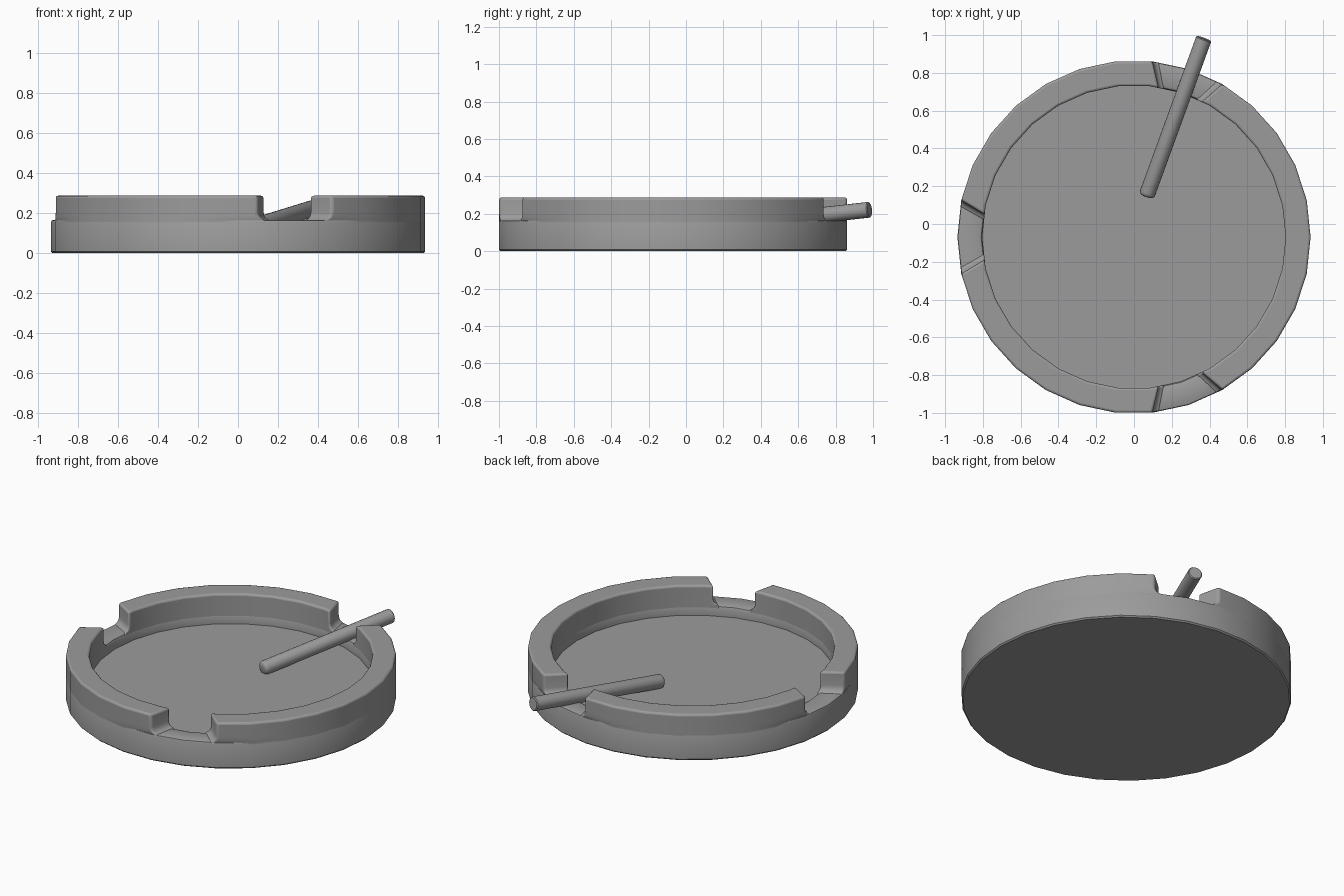
import bpy, bmesh, math
from mathutils import Vector

cube = bpy.data.objects.get("Cube")
if cube:
    bpy.data.objects.remove(cube, do_unlink=True)

SIDES = 30
STEP = 360 / SIDES
R_OUT, R_IN = 0.935, 0.803
TOP, LEDGE, FLOOR = 0.287, 0.165, 0.1
CENTRE = Vector((0, -0.069, 0))

grey = bpy.data.materials.new("plain grey")
grey.use_nodes = True
colour = (0.33, 0.33, 0.33, 1)
grey.diffuse_color = colour
grey.node_tree.nodes["Principled BSDF"].inputs["Base Color"].default_value = colour


def finish(bm, name, bevel=0):
    bmesh.ops.recalc_face_normals(bm, faces=bm.faces)
    mesh = bpy.data.meshes.new(name)
    bm.to_mesh(mesh)
    bm.free()
    ob = bpy.data.objects.new(name, mesh)
    bpy.context.collection.objects.link(ob)
    mesh.materials.append(grey)
    if bevel:
        mod = ob.modifiers.new("soft_edges", "BEVEL")
        mod.width = bevel
        mod.segments = 3
        mod.limit_method = "ANGLE"
        mod.angle_limit = math.radians(50)
    bpy.ops.object.select_all(action="DESELECT")
    ob.select_set(True)
    bpy.context.view_layer.objects.active = ob
    bpy.ops.object.shade_smooth_by_angle(angle=math.radians(40))
    return ob


def lathe(name, profile, sides):
    """Turn a radius/height profile, capping both ends."""
    bm = bmesh.new()
    rings = []
    for r, z in profile:
        angles = [math.tau * i / sides for i in range(sides)]
        rings.append([bm.verts.new((r * math.cos(a), r * math.sin(a), z)) for a in angles])
    for low, high in zip(rings, rings[1:]):
        for i in range(sides):
            j = (i + 1) % sides
            bm.faces.new((low[i], low[j], high[j], high[i]))
    bm.faces.new(rings[0])
    bm.faces.new(rings[-1])
    return finish(bm, name)


def on_polygon(radius, deg):
    """Point at an angle on the many-sided outline, not on the true circle."""
    half = math.radians(STEP / 2)
    off = math.radians(deg % STEP) - half
    r = radius * math.cos(half) / math.cos(off)
    a = math.radians(deg)
    return r * math.cos(a), r * math.sin(a)


def arc(start, end):
    """Both end angles plus every outline corner between them."""
    k = math.floor(start / STEP) + 1
    degs = [start]
    while k * STEP < end - 0.3:
        if k * STEP > start + 0.3:
            degs.append(k * STEP)
        k += 1
    return degs + [end]


def rim_segment(name, start, end):
    """Raised wall between two notches, its ends flaring out at the foot."""
    bm = bmesh.new()
    flare = [(LEDGE - 0.015, 2.4), (LEDGE, 2.4), (0.169, 1.5), (0.177, 0.7), (0.19, 0.2), (0.205, 0), (TOP, 0)]
    outer_degs = arc(start + 12, end - 12)
    inner_degs = arc(start + 8.6, end - 8.6)
    rings = []
    for z, f in flare:
        ring = []
        for radius, degs in ((R_OUT, outer_degs), (R_IN, inner_degs)):
            d = [degs[0] - f] + degs[1:-1] + [degs[-1] + f]
            pts = [bm.verts.new((*on_polygon(radius, a), z)) for a in d]
            ring += pts if radius == R_OUT else pts[::-1]
        rings.append(ring)
    n = len(rings[0])
    for low, high in zip(rings, rings[1:]):
        for i in range(n):
            j = (i + 1) % n
            bm.faces.new((low[i], low[j], high[j], high[i]))
    bm.faces.new(rings[-1])
    ob = finish(bm, name, 0.014)
    ob.location = CENTRE


# Dish: underside, outer wall, notch ledge and sunken floor
dish = lathe("dish", [
    (R_OUT - 0.008, 0), (R_OUT, 0.008), (R_OUT, LEDGE - 0.01), (R_OUT - 0.003, LEDGE - 0.003),
    (R_OUT - 0.01, LEDGE), (R_IN + 0.02, LEDGE), (R_IN + 0.006, LEDGE - 0.006),
    (R_IN, LEDGE - 0.02), (R_IN, FLOOR)], SIDES)
dish.location = CENTRE

# Rim walls between the three notches
notches = [72, 180, 288, 432]
for name, a, b in zip(("rim_back", "rim_front", "rim_side"), notches, notches[1:]):
    rim_segment(name, a, b)

# Thin stick resting in the back notch: rounded inner end, flat outer end
tip, tail = Vector((0.065, 0.145, 0.128)), Vector((0.37, 0.982, 0.222))
axis = tail - tip
length, radius = axis.length, 0.042
profile = [(radius - 0.02, 0), (radius - 0.01, 0.003), (radius - 0.003, 0.01), (radius, 0.022),
           (radius, length - 0.005), (radius - 0.005, length)]
stick = lathe("stick", profile, 20)
stick.location = tip
stick.rotation_mode = "QUATERNION"
stick.rotation_quaternion = axis.to_track_quat("Z", "Y")
